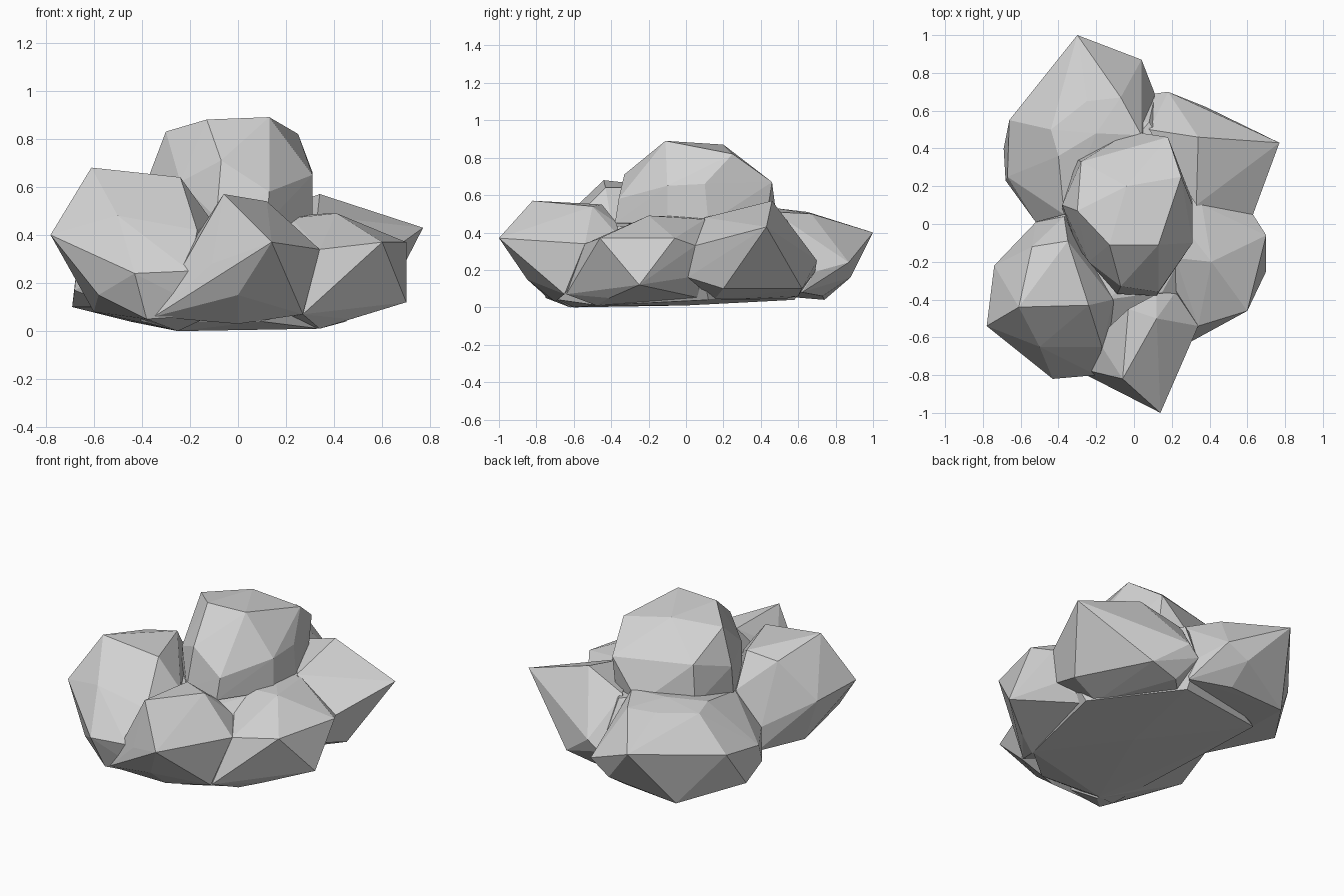
import bpy
import bmesh
from mathutils import Vector

default_cube = bpy.data.objects.get("Cube")
if default_cube:
    bpy.data.objects.remove(default_cube, do_unlink=True)


def make_material(name, color):
    material = bpy.data.materials.new(name)
    material.use_nodes = True
    material.diffuse_color = color
    shader = next(node for node in material.node_tree.nodes
                  if node.type == "BSDF_PRINCIPLED")
    shader.inputs["Base Color"].default_value = color
    shader.inputs["Roughness"].default_value = 0.9
    return material


def faceted_lobe(name, material, top, rim, foot):
    """Wrap a faceted convex puff around its corners, given in hundredths."""
    bm = bmesh.new()
    for corner in top + rim + foot:
        bm.verts.new(Vector(corner) / 100)
    result = bmesh.ops.convex_hull(bm, input=bm.verts[:])
    unused = set(result["geom_interior"]) | set(result["geom_unused"])
    loose = [item for item in unused if isinstance(item, bmesh.types.BMVert)]
    bmesh.ops.delete(bm, geom=loose, context="VERTS")
    bmesh.ops.recalc_face_normals(bm, faces=bm.faces[:])
    mesh = bpy.data.meshes.new(name)
    bm.to_mesh(mesh)
    bm.free()
    mesh.materials.append(material)
    mesh.shade_flat()
    lobe = bpy.data.objects.new(name, mesh)
    bpy.context.collection.objects.link(lobe)
    return lobe


cloud_white = make_material("cloud white", (0.65, 0.65, 0.65, 1))

# Tall puff in the middle
faceted_lobe(
    "crown_lobe", cloud_white,
    top=[(-13, -11, 88), (13, -11, 89), (-4, 20, 87), (25, 25, 82), (-30, 7, 83)],
    rim=[(-7, -33, 71), (13, -36, 58), (31, -10, 65), (31, 10, 66), (18, 46, 67),
         (-28, 33, 69), (-38, 10, 62), (-24, -20, 62)],
    foot=[(12, -38, 45), (-9, -37, 47), (31, -10, 45), (31, 12, 45),
          (18, 42, 42), (-2, 49, 44), (-30, 34, 45), (-38, 8, 43),
          (-30, -12, 45)],
)

# Broad puff at the front right, with a high flat top
faceted_lobe(
    "front_right_lobe", cloud_white,
    top=[(-61, -44, 68), (-24, -43, 64), (-35, -9, 64), (-54, -12, 61),
         (-11, -40, 46), (-17, -65, 42)],
    rim=[(-78, -54, 40), (-50, -65, 48), (-43, -82, 24), (-20, -80, 25),
         (-74, -22, 38), (-52, 1, 25), (-37, 4, 45)],
    foot=[(-58, -66, 15), (-38, -75, 5), (-25, -62, 0), (-10, -74, 7),
          (-60, -30, 8), (-50, 2, 10)],
)

# Pointed puff at the front
faceted_lobe(
    "front_lobe", cloud_white,
    top=[(-6, -82, 57), (12, -50, 54), (-3, -45, 55), (12, -37, 45)],
    rim=[(14, -100, 37), (-17, -65, 40), (34, -54, 34), (-11, -86, 28),
         (-20, -80, 25), (22, -36, 38)],
    foot=[(0, -85, 15), (27, -65, 7), (0, -70, 3), (-35, -75, 6)],
)

# Low puff on the left
faceted_lobe(
    "left_lobe", cloud_white,
    top=[(41, -20, 49), (22, -35, 39), (22, -18, 47), (36, 10, 47), (10, 20, 48)],
    rim=[(70, -6, 37), (60, -46, 37), (34, -54, 34), (63, 5, 33)],
    foot=[(70, -25, 12), (40, -50, 14), (27, -64, 7), (34, -48, 1),
          (47, -41, 5), (57, 1, 16), (40, 12, 4), (10, -40, 4)],
)

# Pointed puff at the back left
faceted_lobe(
    "back_left_lobe", cloud_white,
    top=[(34, 46, 57), (33, 10, 48), (8, 50, 48)],
    rim=[(77, 43, 43), (18, 70, 25), (11, 69, 19), (63, 5, 33)],
    foot=[(38, 62, 10), (60, 20, 10), (57, 1, 16), (20, 60, 6), (40, 15, 4),
          (10, 50, 4)],
)

# Long puff at the back right
faceted_lobe(
    "back_right_lobe", cloud_white,
    top=[(-7, 67, 50), (-25, 65, 51), (-44, 50, 50), (-40, 36, 51),
         (-20, 48, 53), (-37, 5, 45), (4, 47, 51)],
    rim=[(-30, 100, 40), (4, 87, 24), (-66, 55, 32), (-67, 25, 27), (-52, 1, 25),
         (11, 69, 19)],
    foot=[(-9, 88, 16), (-69, 40, 10), (-68, 23, 17), (-45, 74, 4),
          (-10, 73, 6), (-50, 2, 10), (12, 62, 8)],
)

# Flat-bottomed body joining the puffs
faceted_lobe(
    "cloud_body", cloud_white,
    top=[(-38, 0, 45), (-14, -40, 45), (15, -36, 43), (37, 4, 47), (8, 54, 47)],
    rim=[(-52, 1, 24), (11, 68, 19), (33, -53, 25), (-18, -78, 22), (57, 8, 24)],
    foot=[(-40, -66, 4), (-25, -60, 0), (10, -68, 4), (34, -47, 1), (45, 12, 4),
          (10, 58, 4), (-45, 50, 4), (0, 0, 1)],
)
